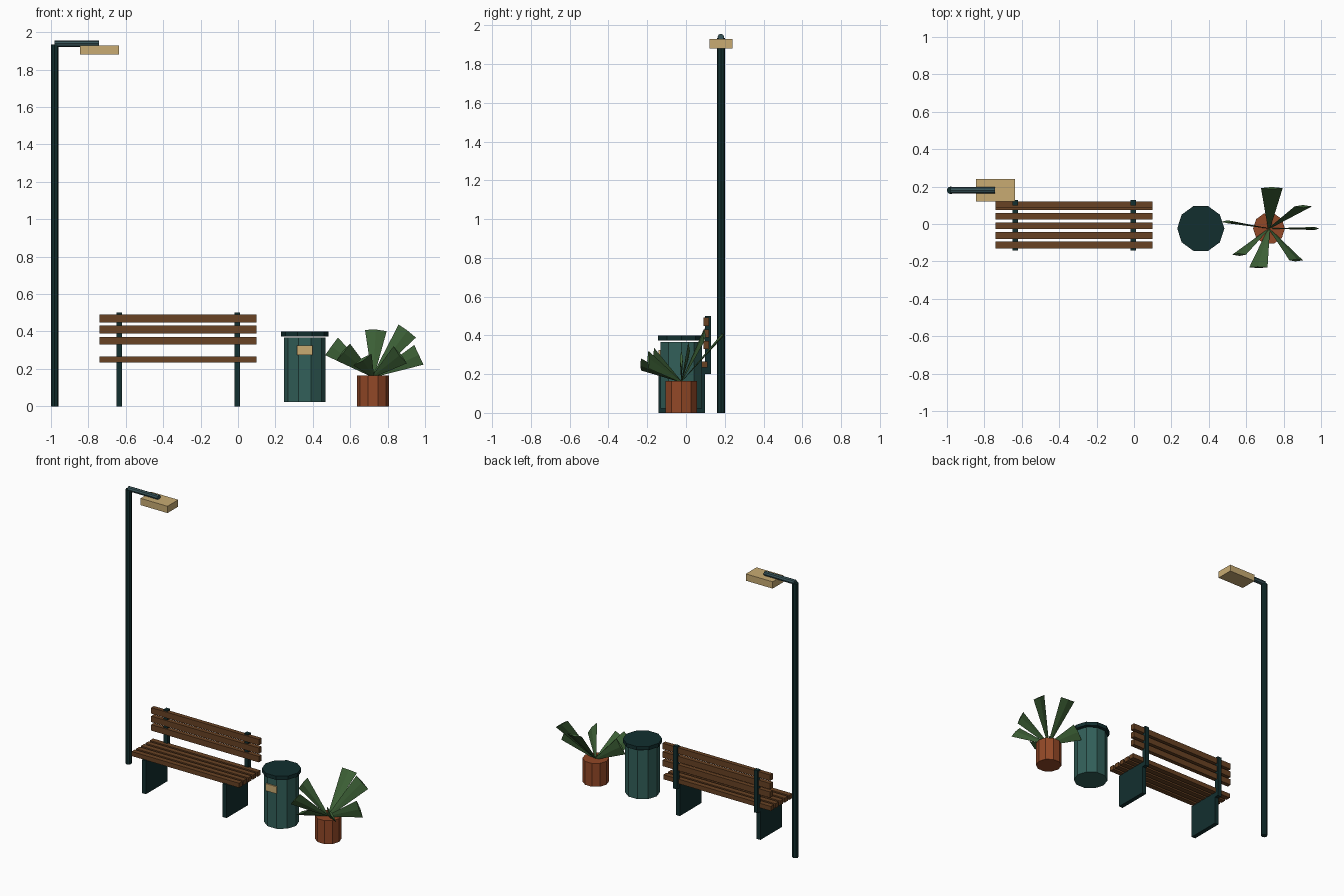
import bpy, bmesh, math
from mathutils import Matrix, Vector

cube = bpy.data.objects.get("Cube")
if cube:
    bpy.data.objects.remove(cube, do_unlink=True)


def material(name, rgb):
    mat = bpy.data.materials.new(name)
    mat.use_nodes = True
    color = (*rgb, 1.0)
    mat.diffuse_color = color
    mat.node_tree.nodes["Principled BSDF"].inputs["Base Color"].default_value = color
    return mat


dark_teal = material("dark teal metal", (0.006, 0.028, 0.028))
bin_teal = material("bin teal", (0.032, 0.115, 0.1))
steel = material("grey steel", (0.04, 0.09, 0.1))
wood = material("brown wood", (0.14, 0.055, 0.017))
cream = material("cream", (0.58, 0.41, 0.17))
clay = material("terracotta", (0.29, 0.065, 0.02))
leaf_green = material("leaf green", (0.045, 0.115, 0.036))


def finish(name, bm, mat):
    mesh = bpy.data.meshes.new(name)
    bm.to_mesh(mesh)
    bm.free()
    mesh.materials.append(mat)
    obj = bpy.data.objects.new(name, mesh)
    bpy.context.collection.objects.link(obj)
    return obj


def box(name, center, size, mat):
    bm = bmesh.new()
    matrix = Matrix.Translation(center) @ Matrix.Diagonal((*size, 1))
    bmesh.ops.create_cube(bm, size=1, matrix=matrix)
    return finish(name, bm, mat)


def rod(name, start, end, radius, sides, mat):
    """Flat-faced cylinder between two points."""
    start, end = Vector(start), Vector(end)
    axis = end - start
    bm = bmesh.new()
    # First corner of the ring points along y for upright rods
    turn = axis.to_track_quat('Z', 'Y').to_matrix().to_4x4()
    spin = Matrix.Rotation(math.pi / 2, 4, 'Z')
    if abs(axis.normalized().z) > 0.99:
        turn = Matrix.Identity(4)
    bmesh.ops.create_cone(bm, cap_ends=True, segments=sides, radius1=radius,
                          radius2=radius, depth=axis.length,
                          matrix=Matrix.Translation((start + end) / 2) @ turn @ spin)
    return finish(name, bm, mat)


# Street lamp
LAMP_Y = 0.18
rod("lamp_pole", (-0.98, LAMP_Y, 0), (-0.98, LAMP_Y, 1.935), 0.021, 8, dark_teal)
rod("lamp_arm", (-0.98, LAMP_Y, 1.939), (-0.743, LAMP_Y, 1.939), 0.017, 8, steel)
box("lamp_head", (-0.74, LAMP_Y, 1.905), (0.21, 0.12, 0.048), cream)

# Bench
BENCH_X = -0.32
for i in range(5):
    box(f"seat_slat_{i + 1}", (BENCH_X, -0.112 + 0.051 * i, 0.249), (0.84, 0.036, 0.032), wood)
for i in range(3):
    box(f"back_slat_{i + 1}", (BENCH_X, 0.104, 0.35 + 0.06 * i), (0.84, 0.03, 0.042), wood)
for side, x in (("right", BENCH_X - 0.315), ("left", BENCH_X + 0.315)):
    box(f"bench_leg_{side}", (x, -0.022, 0.118), (0.03, 0.24, 0.236), dark_teal)
    box(f"back_post_{side}", (x, 0.114, 0.35), (0.03, 0.03, 0.3), dark_teal)

# Litter bin
BIN = Vector((0.357, -0.024, 0))
rod("bin_body", BIN + Vector((0, 0, 0.022)), BIN + Vector((0, 0, 0.367)), 0.112, 10, bin_teal)
rod("bin_lid", BIN + Vector((0, 0, 0.374)), BIN + Vector((0, 0, 0.4)), 0.126, 10, dark_teal)
box("bin_label", BIN + Vector((0, -0.113, 0.3)), (0.084, 0.009, 0.05), cream)

# Plant pot
POT = Vector((0.722, -0.024, 0))
rod("plant_pot", POT, POT + Vector((0, 0, 0.165)), 0.085, 10, clay)

# Leaves: flat blades widening to the tip, each given by its tip offset from the pot rim
tips = [(0.245, 0, 0.115), (0.183, 0.118, 0.242), (0.015, 0.216, 0.245),
        (-0.222, 0.036, 0.16), (-0.16, -0.14, 0.13), (-0.057, -0.208, 0.09),
        (0.145, -0.17, 0.115)]
for i, tip in enumerate(tips):
    tip = Vector(tip)
    length = tip.length
    tilt_x = -math.asin(tip.y / length)
    tilt_y = math.atan2(tip.x, tip.z)
    bm = bmesh.new()
    bmesh.ops.create_cone(
        bm, cap_ends=True, segments=4, radius1=0.006, radius2=0.058, depth=length,
        matrix=Matrix.Translation(POT + Vector((0, 0, 0.16)))
        @ Matrix.Rotation(tilt_y, 4, 'Y') @ Matrix.Rotation(tilt_x, 4, 'X')
        @ Matrix.Diagonal((1, 0.14, 1, 1)) @ Matrix.Translation((0, 0, length / 2)))
    finish(f"leaf_{i + 1}", bm, leaf_green)
